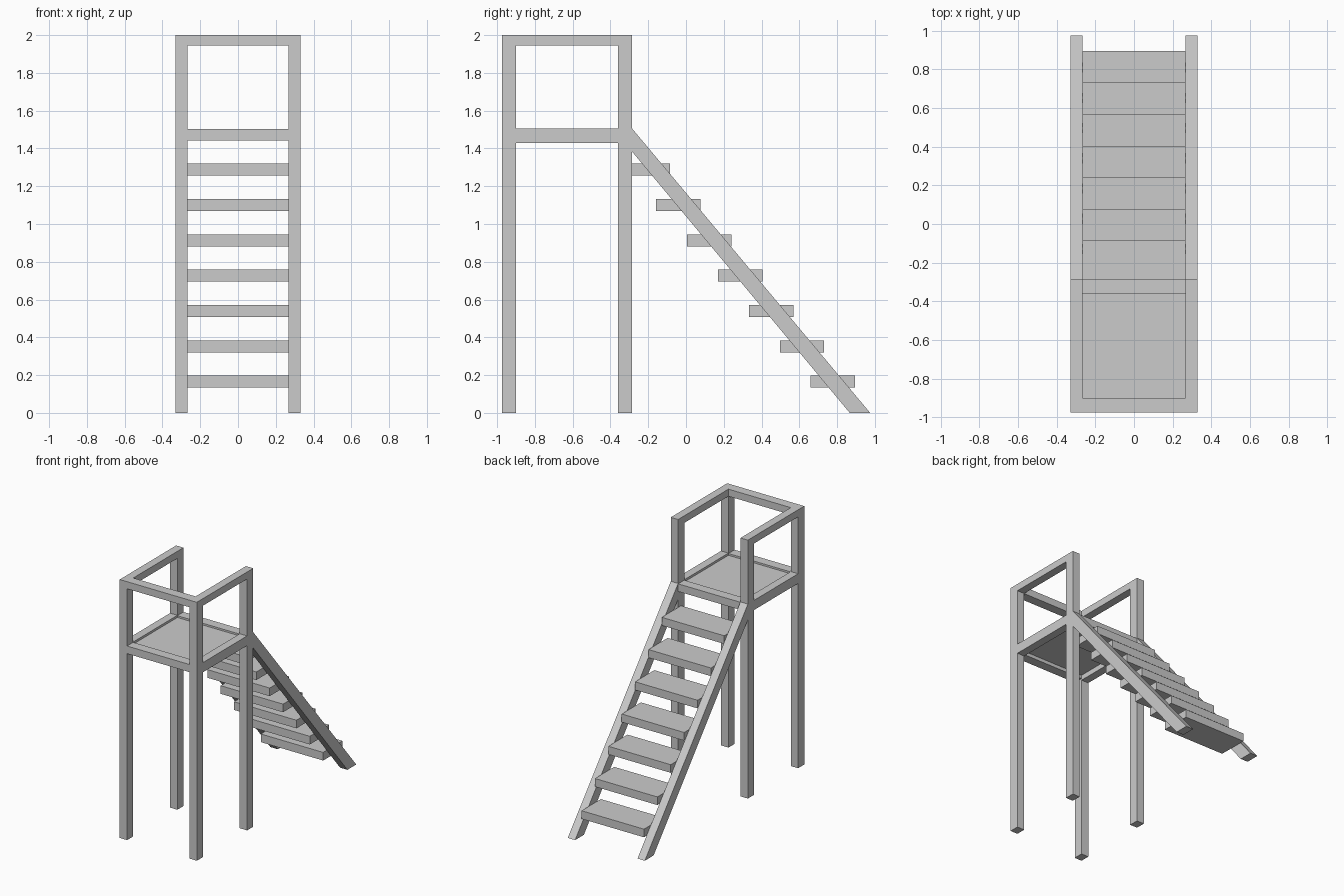
import bpy

if "Cube" in bpy.data.objects:
    bpy.data.objects.remove(bpy.data.objects["Cube"])

grey = bpy.data.materials.new("plain grey")
grey.diffuse_color = (0.6, 0.6, 0.6, 1)
grey.use_nodes = True
grey.node_tree.nodes["Principled BSDF"].inputs["Base Color"].default_value = grey.diffuse_color

XI, XO = 0.267, 0.33           # inner and outer faces of the side members
FRONT = (-0.975, -0.9)         # front post depth
BACK = (-0.36, -0.285)         # back post depth


def prism(name, x, outline):
    """Extrude a (y, z) outline, counter-clockwise seen from +x, across the x range."""
    n = len(outline)
    verts = [(px, y, z) for px in x for y, z in outline]
    faces = [tuple(range(n))[::-1], tuple(range(n, 2 * n))]
    faces += [(i, (i + 1) % n, n + (i + 1) % n, n + i) for i in range(n)]
    mesh = bpy.data.meshes.new(name)
    mesh.from_pydata(verts, [], faces)
    mesh.materials.append(grey)
    obj = bpy.data.objects.new(name, mesh)
    bpy.context.collection.objects.link(obj)
    return obj


def box(name, x, y, z):
    return prism(name, x, [(y[0], z[0]), (y[1], z[0]), (y[1], z[1]), (y[0], z[1])])


# Left and right members: posts, handrails, platform beams, stair stringers
for side, x in (("left", (-XO, -XI)), ("right", (XI, XO))):
    box(f"{side}_front_post", x, FRONT, (0, 1.945))
    box(f"{side}_back_post", x, BACK, (0, 1.945))
    box(f"{side}_handrail", x, (FRONT[0], BACK[1]), (1.945, 2))
    box(f"{side}_platform_beam", x, (FRONT[1], BACK[0]), (1.43, 1.505))
    prism(f"{side}_stringer", x,
          [(0.867, 0), (0.975, 0), (BACK[1], 1.505), (BACK[1], 1.383)])

# Cross members and deck
box("front_handrail", (-XI, XI), FRONT, (1.945, 2))
box("front_platform_beam", (-XI, XI), FRONT, (1.443, 1.502))
box("back_platform_beam", (-XI, XI), BACK, (1.443, 1.502))
box("deck", (-XI, XI), (FRONT[1], BACK[0]), (1.47, 1.488))

# Stair treads
for i in range(7):
    y, z = 0.66 - 0.1635 * i, 0.134 + 0.187 * i
    box(f"tread_{i + 1}", (-XI, XI), (y, y + 0.235), (z, z + 0.063))
